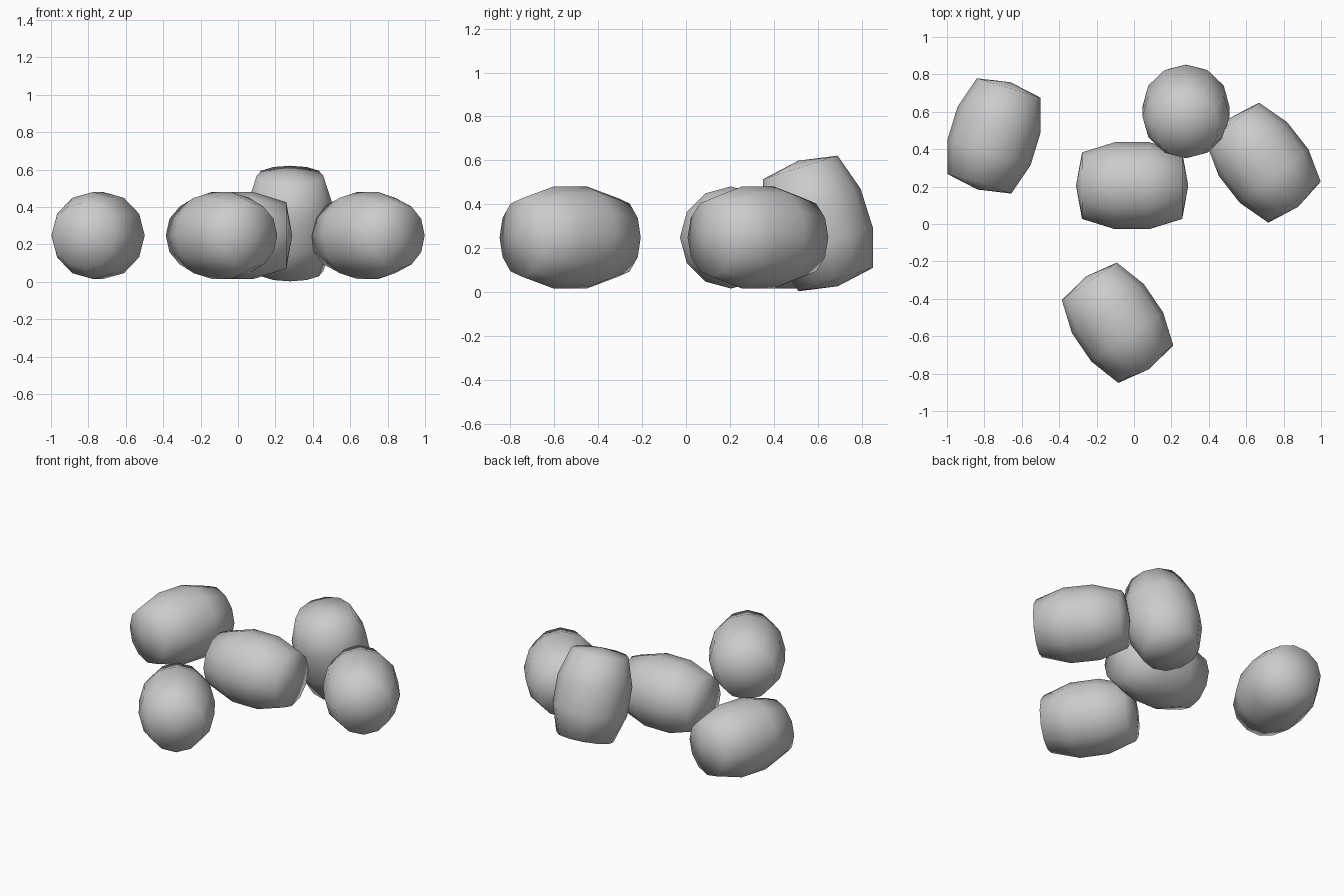
import bpy, bmesh
from math import sin, cos, pi, radians
from mathutils import Matrix

if "Cube" in bpy.data.objects:
    bpy.data.objects.remove(bpy.data.objects["Cube"])

SIDES = 12
# barrel half profile: (distance along axis, radius)
RINGS = [(-0.268, 0.178), (-0.092, 0.2325), (0.092, 0.2325), (0.268, 0.178)]
POLE = 0.30


def barrel(name, loc, rot):
    """Low-poly barrel-shaped lump along local z with slightly domed ends."""
    bm = bmesh.new()
    rings = [[bm.verts.new((r * cos(2 * pi * i / SIDES), r * sin(2 * pi * i / SIDES), z))
              for i in range(SIDES)] for z, r in RINGS]
    bottom = bm.verts.new((0, 0, -POLE))
    top = bm.verts.new((0, 0, POLE))
    for i in range(SIDES):
        j = (i + 1) % SIDES
        for a, b in zip(rings, rings[1:]):
            bm.faces.new((a[i], a[j], b[j], b[i]))
        bm.faces.new((bottom, rings[0][j], rings[0][i]))
        bm.faces.new((top, rings[-1][i], rings[-1][j]))
    for f in bm.faces:
        f.smooth = True
    mesh = bpy.data.meshes.new(name)
    bm.to_mesh(mesh)
    bm.free()
    ob = bpy.data.objects.new(name, mesh)
    bpy.context.collection.objects.link(ob)
    ob.matrix_world = Matrix.Translation(loc) @ rot


# four pieces lying flat: x, y, heading of the axis in degrees
lying = {
    "piece_centre": (-0.01, 0.205, 0),
    "piece_left": (-0.748, 0.471, 73),
    "piece_right": (0.693, 0.328, 128),
    "piece_front": (-0.088, -0.528, 124.3),
}
for name, (x, y, heading) in lying.items():
    barrel(name, (x, y, 0.248),
           Matrix.Rotation(radians(heading), 4, 'Z') @ Matrix.Rotation(pi / 2, 4, 'Y'))

# one piece standing, leaning forward
barrel("piece_leaning", (0.278, 0.602, 0.312), Matrix.Rotation(radians(17.5), 4, 'X'))
